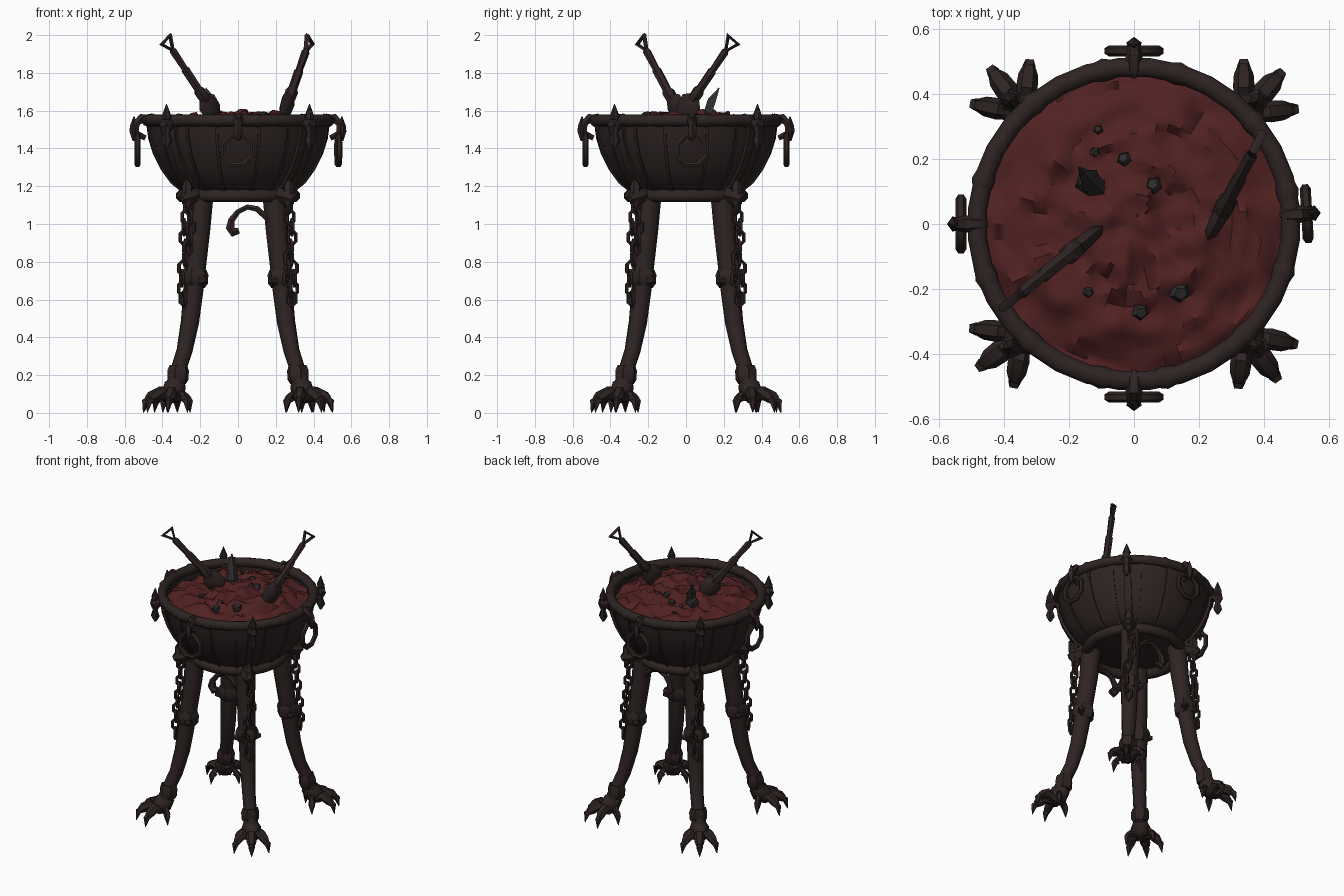
import bpy, bmesh, math, random
from mathutils import Vector, noise

random.seed(4)
cube = bpy.data.objects.get("Cube")
if cube:
    bpy.data.objects.remove(cube)


def material(name, color):
    m = bpy.data.materials.new(name)
    m.use_nodes = True
    m.diffuse_color = (*color, 1)
    bsdf = m.node_tree.nodes["Principled BSDF"]
    bsdf.inputs["Base Color"].default_value = (*color, 1)
    bsdf.inputs["Roughness"].default_value = 0.9
    return m


IRON = material("dark iron", (0.027, 0.017, 0.0165))
EMBER = material("ember red", (0.082, 0.0155, 0.0155))
CINDER = material("burnt cinder", (0.029, 0.025, 0.025))
Z = Vector((0, 0, 1))


def finish(bm, name, mat=IRON):
    bmesh.ops.recalc_face_normals(bm, faces=bm.faces)
    mesh = bpy.data.meshes.new(name)
    bm.to_mesh(mesh)
    bm.free()
    mesh.materials.append(mat)
    bpy.context.collection.objects.link(bpy.data.objects.new(name, mesh))


def tube(bm, points, radii, ref=Z, sides=6, closed=False):
    """Sweep a polygon along points; a radius is a number or (across, along ref)."""
    pts = [Vector(p) for p in points]
    n = len(pts)
    if not isinstance(radii, list):
        radii = [radii] * n
    rings = []
    for i, p in enumerate(pts):
        if closed:
            t = pts[(i + 1) % n] - pts[i - 1]
        else:
            t = pts[min(i + 1, n - 1)] - pts[max(i - 1, 0)]
        u = t.cross(ref).normalized()
        v = u.cross(t).normalized()
        a, b = radii[i] if isinstance(radii[i], tuple) else (radii[i], radii[i])
        angles = [math.tau * (k + 0.5) / sides for k in range(sides)]
        rings.append([bm.verts.new(p + u * a * math.cos(q) + v * b * math.sin(q)) for q in angles])
    for i in range(n if closed else n - 1):
        r, s = rings[i], rings[(i + 1) % n]
        for k in range(sides):
            j = (k + 1) % sides
            bm.faces.new((r[k], r[j], s[j], s[k]))
    if not closed:
        bm.faces.new(rings[0])
        bm.faces.new(rings[-1])


def loop(bm, centre, u, v, a, b, wire, count=8, sides=5):
    """Closed ring of wire in the plane of u and v."""
    angles = [math.tau * (i + 0.5) / count for i in range(count)]
    pts = [Vector(centre) + u * a * math.cos(q) + v * b * math.sin(q) for q in angles]
    tube(bm, pts, wire, u.cross(v), sides, True)


def polar(angle):
    out = Vector((math.cos(angle), math.sin(angle), 0))
    return out, Z.cross(out)


def lathe(bm, profile, count=32):
    rings = [[bm.verts.new(polar(math.tau * k / count)[0] * r + Z * z) for k in range(count)]
             for r, z in profile]
    for r, s in zip(rings, rings[1:]):
        for k in range(count):
            j = (k + 1) % count
            bm.faces.new((r[k], r[j], s[j], s[k]))
    return rings


CARDINAL = [i * math.pi / 2 for i in range(4)]
DIAGONAL = [a + math.pi / 4 for a in CARDINAL]
CORNERS = ["back_left", "back_right", "front_right", "front_left"]
SIDES = ["left", "back", "right", "front"]
WALL = [(0.31, 1.18), (0.36, 1.22), (0.41, 1.29), (0.45, 1.37), (0.475, 1.45), (0.487, 1.54)]

# Bowl shell with a closed floor and an inner lip
bm = bmesh.new()
shell = lathe(bm, WALL + [(0.468, 1.55), (0.46, 1.48)])
bm.faces.new(shell[0])
finish(bm, "bowl")

# Rim with binding bands
bm = bmesh.new()
loop(bm, (0, 0, 1.548), Vector((1, 0, 0)), Vector((0, 1, 0)), 0.483, 0.483, 0.031, 32, 10)
for i in range(12):
    out, side = polar(math.tau * (i + 0.5) / 12 + random.uniform(-0.1, 0.1))
    tube(bm, [out * (0.483 - abs(d) * 0.1) + Z * 1.548 + side * d for d in (-0.03, 0, 0.03)],
         [0.03, 0.037, 0.03], Z, 9)
finish(bm, "rim")

# Lower support ring
bm = bmesh.new()
loop(bm, (0, 0, 1.15), Vector((1, 0, 0)), Vector((0, 1, 0)), 0.298, 0.298, 0.035, 24, 8)
finish(bm, "support_ring")

# Straps up the bowl wall above the legs, with thin seams between
bm = bmesh.new()
for a in DIAGONAL:
    tube(bm, [polar(a)[0] * (r + 0.006) + Z * z for r, z in WALL], (0.012, 0.032), polar(a)[1], 4)
    for s in (-0.55, -0.2, 0.2, 0.55):
        o, t = polar(a + s)
        tube(bm, [o * (r + 0.001) + Z * z for r, z in WALL], (0.008, 0.01), t, 4)
finish(bm, "bowl_straps")

# Spear finials on the rim above each leg
for a, name in zip(DIAGONAL, CORNERS):
    out, side = polar(a)
    bm = bmesh.new()
    c = out * 0.535
    tube(bm, [c + Z * z for z in (1.40, 1.44, 1.48, 1.52, 1.55, 1.57, 1.635)],
         [0.008, 0.03, 0.016, 0.036, 0.018, 0.027, 0.002], side, 6)
    tube(bm, [out * r + Z * 1.53 for r in (0.45, 0.56)], 0.028, side, 6)
    finish(bm, "finial_" + name)

# Hanging ring handles and their brackets
for a, name in zip(CARDINAL, SIDES):
    out, side = polar(a + (0.06 if name == "left" else 0))
    bm = bmesh.new()
    loop(bm, out * 0.532 + Z * 1.392, side, Z, 0.083, 0.083, 0.017, 8, 6)
    finish(bm, "ring_handle_" + name)
    bm = bmesh.new()
    tube(bm, [out * r + Z * z for r, z in ((0.45, 1.55), (0.475, 1.56), (0.51, 1.56), (0.54, 1.53), (0.54, 1.48), (0.49, 1.455))],
         [0.008, 0.024, 0.027, 0.022, 0.022, 0.016], side, 6)
    tube(bm, [out * 0.55 + Z * z for z in (1.44, 1.49, 1.52, 1.57)], [0.008, 0.025, 0.022, 0.003], side, 5)
    finish(bm, "ring_bracket_" + name)

# Legs, clawed feet and chains
LEG = [(0.275, 1.16), (0.29, 0.98), (0.315, 0.80), (0.335, 0.64), (0.36, 0.48), (0.40, 0.33), (0.45, 0.22), (0.48, 0.12)]
for a, name in zip(DIAGONAL, CORNERS):
    out, side = polar(a)

    def at(r, z, s=0.0):
        return out * r + Z * z + side * s

    bm = bmesh.new()
    tube(bm, [at(r, z) for r, z in LEG], [0.066, 0.060, 0.057, 0.053, 0.049, 0.043, 0.042, 0.05], side, 10)
    for r, z, w in ((0.326, 0.71, 0.074), (0.45, 0.20, 0.058)):
        tube(bm, [at(r - 0.005, z + 0.05), at(r - 0.003, z + 0.025), at(r, z - 0.02), at(r + 0.003, z - 0.04)],
             [w * 0.85, w, w, w * 0.8], side, 6)
    tube(bm, [at(0.33, 0.70, s) for s in (-0.09, -0.06, 0.06, 0.09)], [0.012, 0.026, 0.026, 0.012], Z, 6)
    finish(bm, "leg_" + name)

    # Toes fan out from the ankle and end in claws
    bm = bmesh.new()
    tube(bm, [at(0.44, 0.16), at(0.48, 0.12), at(0.53, 0.08)], [0.04, 0.066, 0.04], side, 7)
    twist = 0.05 if name == "back_left" else -0.15
    for turn, size in ((-1.8, 0.55), (-0.74, 0.98), (0, 1.05), (0.74, 0.98), (1.8, 0.55)):
        d, t = polar(a + turn + twist)
        base = out * 0.478
        tube(bm, [base + d * r * size + Z * z for r, z in
                  ((0.0, 0.08), (0.05, 0.085), (0.085, 0.108), (0.125, 0.088), (0.145, 0.07))],
             [0.03 * size, 0.028, 0.034 * size, 0.031 * size, 0.022], t, 6)
        tube(bm, [base + d * r * size + Z * z for r, z in ((0.12, 0.08), (0.158, 0.06), (0.168, 0.002))],
             [0.024, 0.021, 0.002], t, 5)
    finish(bm, "foot_" + name)

    # Knob on the support ring
    bm = bmesh.new()
    tube(bm, [at(0.30, 1.15), at(0.34, 1.15), at(0.39, 1.14), at(0.42, 1.13)], [0.035, 0.045, 0.04, 0.015], side, 6)
    tube(bm, [at(0.38, z) for z in (1.24, 1.20, 1.11, 1.08)], [0.008, 0.03, 0.03, 0.01], side, 6)
    finish(bm, "ring_knob_" + name)

    # Chain of heavy links hugging the leg down past the collar
    bm = bmesh.new()
    for i in range(10):
        across = (side + out * 0.5) if i % 2 else (out - side * 0.5)
        loop(bm, at(0.372 + 0.0035 * i, 1.09 - i * 0.054, 0.025 * math.sin(i * 0.7)),
             across.normalized(), Z, 0.023, 0.041, 0.0105, 6, 5)
    finish(bm, "chain_" + name)

# Scroll brackets between the legs at front and back
for y, name in ((-0.23, "front"), (0.23, "back")):
    bm = bmesh.new()
    path = [(0.19, 0.99), (0.145, 1.04), (0.10, 1.08), (0.05, 1.09), (0.0, 1.065),
            (-0.035, 1.02), (-0.042, 0.98), (-0.025, 0.955), (0.005, 0.965)]
    tube(bm, [(x, y, z) for x, z in path],
         [0.012, 0.018, 0.018, 0.016, 0.016, 0.020, 0.026, 0.028, 0.018], Vector((0, 1, 0)), 6)
    finish(bm, "scroll_bracket_" + name)


# Heap of glowing embers with lumps of cinder
def heap(x, y):
    r = min(1, math.hypot(x, y) / 0.465)
    return 1.505 + 0.08 * (1 - r ** 3) + 0.032 * noise.noise(Vector((x, y, 0)) * 14)


bm = bmesh.new()
rings = lathe(bm, [(0.465 * k / 20, 0) for k in range(20, 0, -1)], 56)
bm.faces.new(rings[-1])
for v in bm.verts:
    cell = noise.cell(Vector((v.co.x + 0.01, v.co.y + 0.02, 0)) * 16)
    v.co.z = heap(v.co.x, v.co.y) + 0.022 * (cell - 0.5) * min(1, v.co.length / 0.15)
finish(bm, "embers", EMBER)

bm = bmesh.new()
for x, y, size in ((-0.14, 0.13, 0.045), (-0.03, 0.2, 0.024), (0.06, 0.12, 0.028), (-0.12, 0.22, 0.016),
                   (0.14, -0.21, 0.034), (0.02, -0.27, 0.028), (-0.14, -0.21, 0.018), (-0.11, 0.29, 0.016)):
    lean = random.uniform(-0.4, 0.4) * size
    tube(bm, [(x + lean * h, y - lean * h, heap(x, y) + size * h) for h in (-1, 0, 0.45)],
         [size * 0.7, size, size * 0.6], Vector((1, 0, 0)), 5)
tube(bm, [(-0.11, 0.11, 1.57), (-0.14, 0.135, 1.65), (-0.17, 0.175, 1.72)], [0.03, 0.03, 0.003], Vector((1, 0, 0)), 4)
finish(bm, "cinders", CINDER)

# Two shovels stuck edge-on in the embers
for top, tip, name in (((-0.382, -0.24, 1.975), (-0.11, -0.02, 1.56), "right"),
                       ((0.38, 0.25, 1.975), (0.235, -0.03, 1.56), "left")):
    top, tip = Vector(top), Vector(tip)
    d = (top - tip).normalized()
    flat = d.cross(Z).normalized()
    w = flat.cross(d)
    length = (top - tip).length
    bm = bmesh.new()
    tube(bm, [top - d * 0.075, top + w * 0.038, top - w * 0.038], 0.014, flat, 5, True)
    tube(bm, [top - d * s for s in (0.065, 0.08, 0.2, 0.21, length - 0.20, length - 0.18, length - 0.13, length - 0.09)],
         [0.012, 0.022, 0.019, 0.025, 0.024, 0.034, 0.032, 0.014], w, 6)
    tube(bm, [tip + d * s for s in (0, 0.04, 0.11, 0.14)],
         [(0.012, 0.025), (0.022, 0.06), (0.028, 0.065), (0.024, 0.035)], w, 6)
    finish(bm, "shovel_" + name)

# Soft shading with crisp edges
bpy.ops.object.select_all(action="DESELECT")
for obj in bpy.context.scene.objects:
    if obj.type == "MESH":
        obj.select_set(True)
        bpy.context.view_layer.objects.active = obj
bpy.ops.object.shade_smooth_by_angle(angle=math.radians(48))
